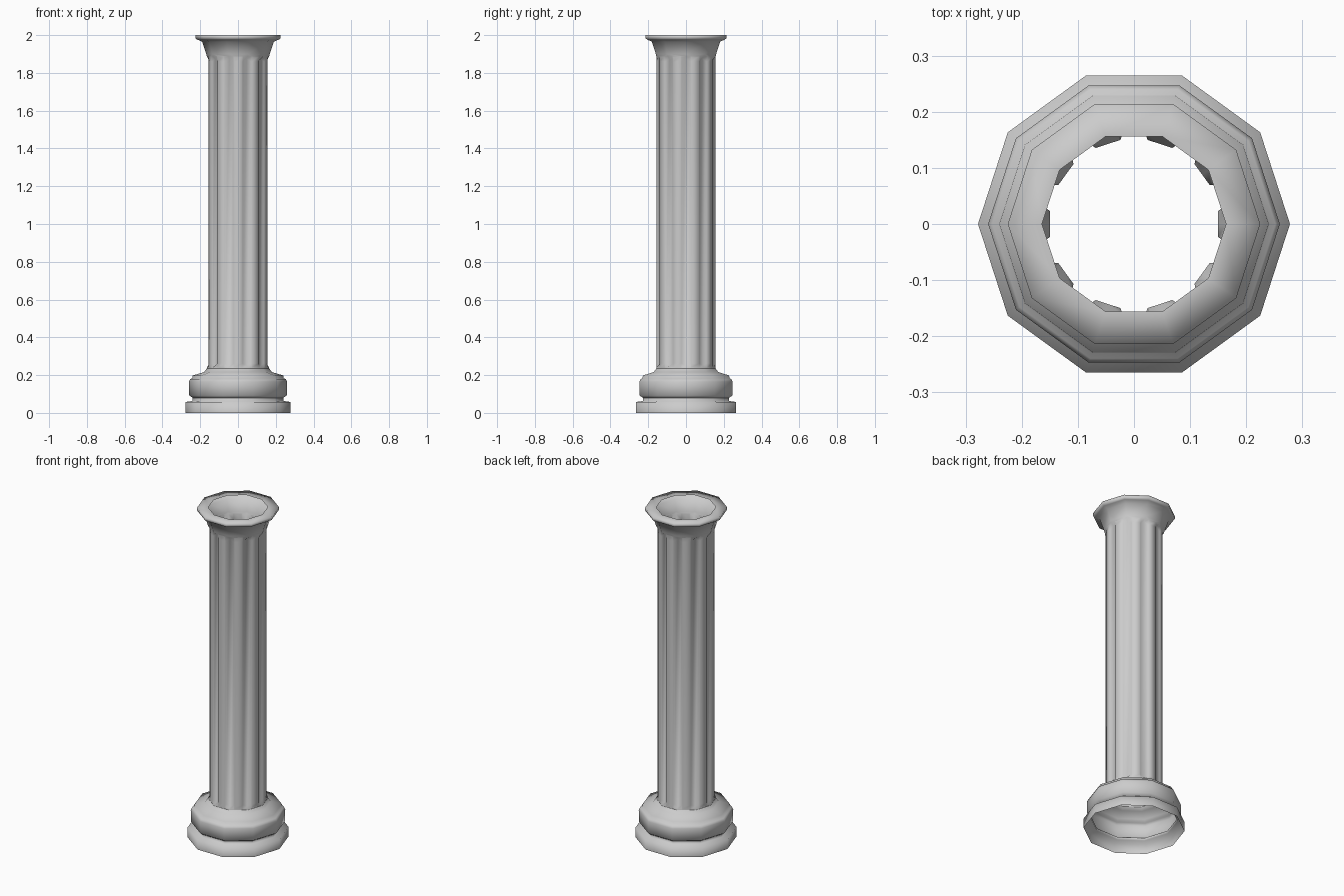
import bpy
import bmesh
from math import cos, sin, pi

SIDES = 10
STEP = 2 * pi / SIDES

cube = bpy.data.objects.get("Cube")
if cube:
    bpy.data.objects.remove(cube, do_unlink=True)

stone = bpy.data.materials.new("grey stone")
stone.use_nodes = True
colour = (0.6, 0.6, 0.6, 1)
stone.diffuse_color = colour
stone.node_tree.nodes["Principled BSDF"].inputs["Base Color"].default_value = colour


def finish(name, bm):
    mesh = bpy.data.meshes.new(name)
    bm.to_mesh(mesh)
    bm.free()
    mesh.materials.append(stone)
    mesh.shade_smooth()
    obj = bpy.data.objects.new(name, mesh)
    bpy.context.collection.objects.link(obj)


def make_ring(bm, corner):
    """Repeat one corner's points (outward, sideways, height) at every corner."""
    ring = []
    for i in range(SIDES):
        c, s = cos(i * STEP), sin(i * STEP)
        ring.append([bm.verts.new((u * c - v * s, u * s + v * c, z))
                     for u, v, z in corner])
    return ring


def bridge(bm, low, high):
    """Join two rings, which may have different numbers of points per corner."""
    for i in range(SIDES):
        a, b = low[i], low[(i + 1) % SIDES]
        c, d = high[i], high[(i + 1) % SIDES]
        if len(a) == len(c):
            for k in range(len(a) - 1):
                bm.faces.new((a[k], a[k + 1], c[k + 1], c[k]))
            bm.faces.new((a[-1], b[0], d[0], c[-1]))
        else:
            ma, mc = len(a) // 2, len(c) // 2
            bm.faces.new(a[ma:] + b[:mb(b)] + (d[:mb(d)])[::-1] + c[mc:][::-1])


def mb(corner):
    return len(corner) // 2 + 1


def plain(r, z):
    return [(r, 0, z)]


def fluted(r, z, depth, rise=0):
    """Corner cut by a flat-bottomed flute, its middle raised into a point."""
    edge = r - 0.028 * 0.325
    floor = r - depth
    if not depth:
        return [(r - abs(v) * 0.325, v, z) for v in (-0.028, -0.023, 0, 0.023, 0.028)]
    return [(edge, -0.028, z), (floor, -0.023, z), (floor, 0, z + rise),
            (floor, 0.023, z), (edge, 0.028, z)]


def shell(name, corners):
    bm = bmesh.new()
    rings = [make_ring(bm, corner) for corner in corners]
    for low, high in zip(rings, rings[1:]):
        bridge(bm, low, high)
    finish(name, bm)


# Open-bottomed plinth with a recessed neck
shell("plinth", [plain(r, z) for r, z in (
    (0.278, 0), (0.278, 0.058), (0.24, 0.063), (0.24, 0.08))])

# Rounded cushion and stepped shoulder under the shaft
shell("base_cushion", [plain(r, z) for r, z in (
    (0.24, 0.08), (0.258, 0.092), (0.26, 0.165), (0.252, 0.18),
    (0.242, 0.182), (0.24, 0.198), (0.18, 0.216), (0.165, 0.235))])

# Fluted shaft flaring into a capital with an open flat rim
shell("shaft_and_capital", [
    plain(0.165, 0.235),
    fluted(0.165, 0.24, 0),
    fluted(0.165, 0.262, 0.015, -0.012),
    fluted(0.165, 1.86, 0.015, 0.015),
    fluted(0.165, 1.888, 0),
    plain(0.168, 1.9),
    plain(0.19, 1.965),
    plain(0.215, 1.976),
    plain(0.225, 1.982),
    plain(0.225, 2.0),
    plain(0.164, 2.0),
])
